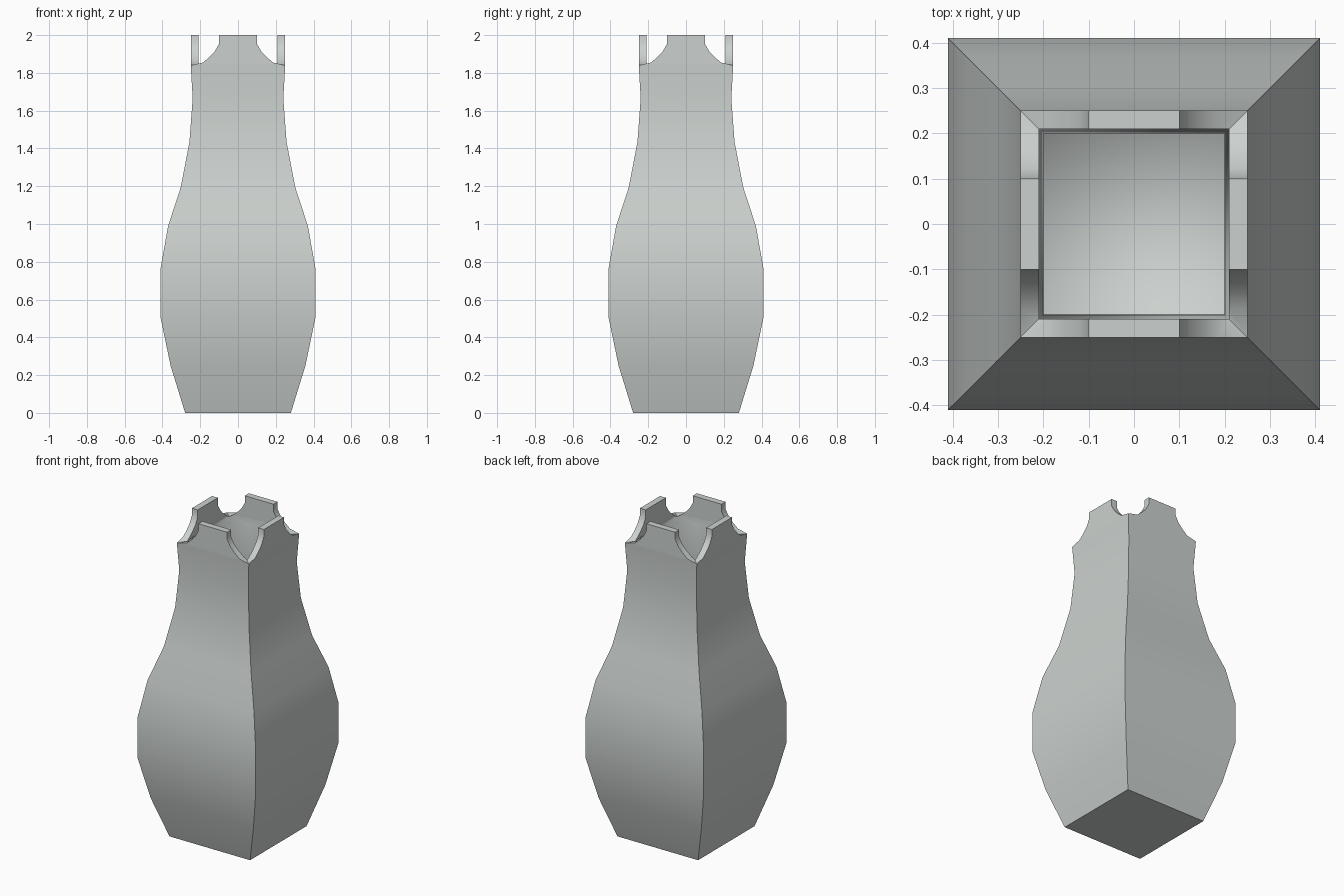
import bpy, bmesh
from mathutils import Matrix, Vector

cube = bpy.data.objects.get("Cube")
if cube:
    bpy.data.objects.remove(cube, do_unlink=True)

WALL = 0.04
# Half-width and height of the square body, from foot to neck
PROFILE = [(0.28, 0), (0.357, 0.25), (0.41, 0.505), (0.41, 0.765), (0.37, 0.99),
           (0.303, 1.195), (0.257, 1.435), (0.24, 1.665), (0.25, 1.84)]
# Edge of a corner notch, from the corner to the top of the tab
NOTCH = [(0.185, 1.855), (0.15, 1.885), (0.122, 1.915), (0.1, 1.955), (0.1, 2.0)]

bm = bmesh.new()


def make_skin(inset):
    """Four-sided skin with a base; returns its corner columns and rim loop."""
    rows = [(w - inset, max(z, inset)) for w, z in PROFILE]
    turns = [Matrix.Rotation(k * 1.5707963, 3, 'Z') for k in range(4)]
    columns = [[bm.verts.new(t @ Vector((-w, -w, z))) for w, z in rows] for t in turns]
    rim = []
    bm.faces.new([c[0] for c in columns])
    for k, t in enumerate(turns):
        a, b = columns[k], columns[(k + 1) % 4]
        for i in range(len(rows) - 1):
            bm.faces.new((a[i], b[i], b[i + 1], a[i + 1]))
        # Upright tab between two corner notches
        outline = [(-x, z) for x, z in NOTCH] + NOTCH[::-1]
        tab = [bm.verts.new(t @ Vector((x, -rows[-1][0], z))) for x, z in outline]
        bm.faces.new([a[-1], b[-1]] + tab[::-1])
        rim += [a[-1]] + tab
    return columns, rim


outer_columns, outer_rim = make_skin(0)
inner_columns, inner_rim = make_skin(WALL)

# Rim faces joining the outer and inner skins
rim_faces = []
for i in range(len(outer_rim)):
    j = (i + 1) % len(outer_rim)
    rim_faces.append(bm.faces.new((outer_rim[i], outer_rim[j], inner_rim[j], inner_rim[i])))

bmesh.ops.recalc_face_normals(bm, faces=bm.faces[:])
for f in bm.faces:
    f.smooth = True

# Crisp outer corners, foot and rim; the curved notch stays smooth along its run
rim_set = set(rim_faces)
for e in bm.edges:
    touching = sum(f in rim_set for f in e.link_faces)
    if touching == 1 or (touching == 2 and e.calc_face_angle() > 0.6):
        e.smooth = False
for k, col in enumerate(outer_columns):
    bm.edges.get((col[0], outer_columns[(k + 1) % 4][0])).smooth = False
    for lower, upper in zip(col, col[1:]):
        bm.edges.get((lower, upper)).smooth = False

mesh = bpy.data.meshes.new("vase")
bm.to_mesh(mesh)
bm.free()
vase = bpy.data.objects.new("vase", mesh)
bpy.context.collection.objects.link(vase)

# Pale grey material
grey = bpy.data.materials.new("pale_grey")
grey.use_nodes = True
colour = (0.6, 0.64, 0.62, 1)
grey.diffuse_color = colour
grey.node_tree.nodes["Principled BSDF"].inputs["Base Color"].default_value = colour
mesh.materials.append(grey)
